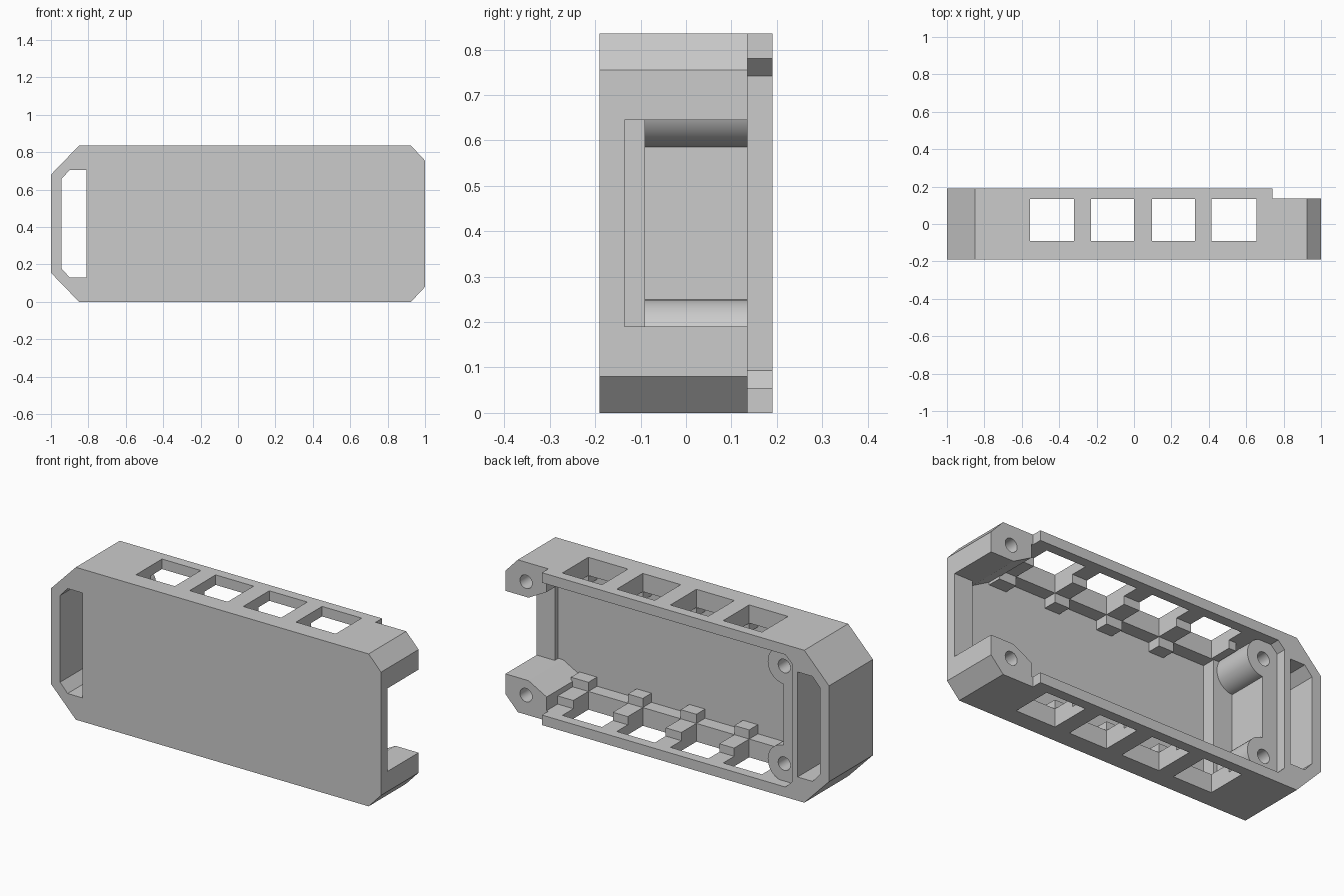
import bpy, bmesh, math

if "Cube" in bpy.data.objects:
    bpy.data.objects.remove(bpy.data.objects["Cube"])

HEIGHT = 0.835

grey = bpy.data.materials.new("plain grey")
grey.use_nodes = True
colour = (0.6, 0.6, 0.6, 1)
grey.diffuse_color = colour
grey.node_tree.nodes["Principled BSDF"].inputs["Base Color"].default_value = colour


def prism(name, profile, y0, y1):
    """Extrude an (x, z) profile from y0 to y1."""
    bm = bmesh.new()
    face = bm.faces.new([bm.verts.new((x, y0, z)) for x, z in profile])
    grown = bmesh.ops.extrude_face_region(bm, geom=[face])["geom"]
    verts = [v for v in grown if isinstance(v, bmesh.types.BMVert)]
    bmesh.ops.translate(bm, verts=verts, vec=(0, y1 - y0, 0))
    bmesh.ops.recalc_face_normals(bm, faces=bm.faces)
    mesh = bpy.data.meshes.new(name)
    bm.to_mesh(mesh)
    bm.free()
    mesh.materials.append(grey)
    ob = bpy.data.objects.new(name, mesh)
    bpy.context.collection.objects.link(ob)
    return ob


def box(name, x0, x1, y0, y1, z0, z1):
    return prism(name, [(x0, z0), (x1, z0), (x1, z1), (x0, z1)], y0, y1)


def rod(name, x, z, r, y0, y1, sides=40):
    ring = [(x + r * math.cos(2 * math.pi * i / sides),
             z + r * math.sin(2 * math.pi * i / sides)) for i in range(sides)]
    return prism(name, ring, y0, y1)


def symmetric(lower):
    """Complete a profile with its reflection about mid height."""
    return lower + [(x, HEIGHT - z) for x, z in reversed(lower)]


def combine(tool, operation):
    """Apply a boolean to the case and discard the tool."""
    mod = case.modifiers.new("boolean", 'BOOLEAN')
    mod.operation = operation
    mod.solver = 'EXACT'
    mod.object = tool
    tool.hide_render = True
    graph = bpy.context.evaluated_depsgraph_get()
    mesh = bpy.data.meshes.new_from_object(case.evaluated_get(graph))
    case.modifiers.remove(mod)
    case.data = mesh
    bpy.data.objects.remove(tool)


def cut(tool):
    combine(tool, 'DIFFERENCE')


def add(tool):
    combine(tool, 'UNION')


def cavity(x0, x1, y0):
    """Interior space that leaves the chamfered corner blocks standing."""
    return prism("cavity", symmetric(
        [(x0, 0.055), (0.75, 0.055), (0.75, 0.13), (0.86, 0.19), (x1, 0.19)]), y0, 0.3)


# Chamfered outer case
case = prism("case", symmetric(
    [(-1, 0.155), (-0.85, 0), (0.925, 0), (1, 0.08)]), -0.19, 0.19)

# Carry handle slot
cut(prism("handle_slot", symmetric(
    [(-0.945, 0.18), (-0.90, 0.13), (-0.81, 0.13)]), -0.4, 0.4))

# Lid recess and lowered back edge at the open end
cut(prism("lid_recess", symmetric(
    [(-0.775, 0.093), (-0.735, 0.055), (0.8, 0.055)]), 0.135, 0.3))
cut(box("end_step", 0.74, 1.2, 0.135, 0.3, -0.1, 1))

# Stepped interior
cut(cavity(-0.685, 1.2, -0.09))
cut(cavity(-0.57, 1.2, -0.135))
cut(cavity(-0.57, 0.89, -0.165))

windows = [(-0.555, -0.32), (-0.23, 0.0), (0.095, 0.325), (0.415, 0.655)]
tabs = [(-0.32, -0.23), (0.0, 0.095), (0.325, 0.415), (0.655, 0.76)]

# Rails with latch tabs, and round screw posts, along both long walls
for flip in (False, True):
    def span(z0, z1):
        return (HEIGHT - z1, HEIGHT - z0) if flip else (z0, z1)
    add(box("rail", -0.6, 0.77, -0.175, 0.04, *span(0.03, 0.10)))
    for x0, x1 in tabs:
        add(box("tab", x0, x1, -0.175, -0.09, *span(0.04, 0.15)))
    post_z = HEIGHT - 0.15 if flip else 0.15
    add(rod("post", -0.69, post_z, 0.10, -0.12, 0.135))

# Square windows through both long walls
for x0, x1 in windows:
    cut(box("window", x0, x1, -0.09, 0.135, -0.1, 1))

# Screw holes
for x, z in ((-0.69, 0.15), (0.875, 0.107)):
    for hole_z in (z, HEIGHT - z):
        cut(rod("screw_hole", x, hole_z, 0.037, -0.06, 0.3, 24))

# One material and crisp edges
case.data.materials.clear()
case.data.materials.append(grey)
for poly in case.data.polygons:
    poly.material_index = 0
bpy.ops.object.select_all(action='DESELECT')
case.select_set(True)
bpy.context.view_layer.objects.active = case
bpy.ops.object.shade_smooth_by_angle(angle=math.radians(25))
